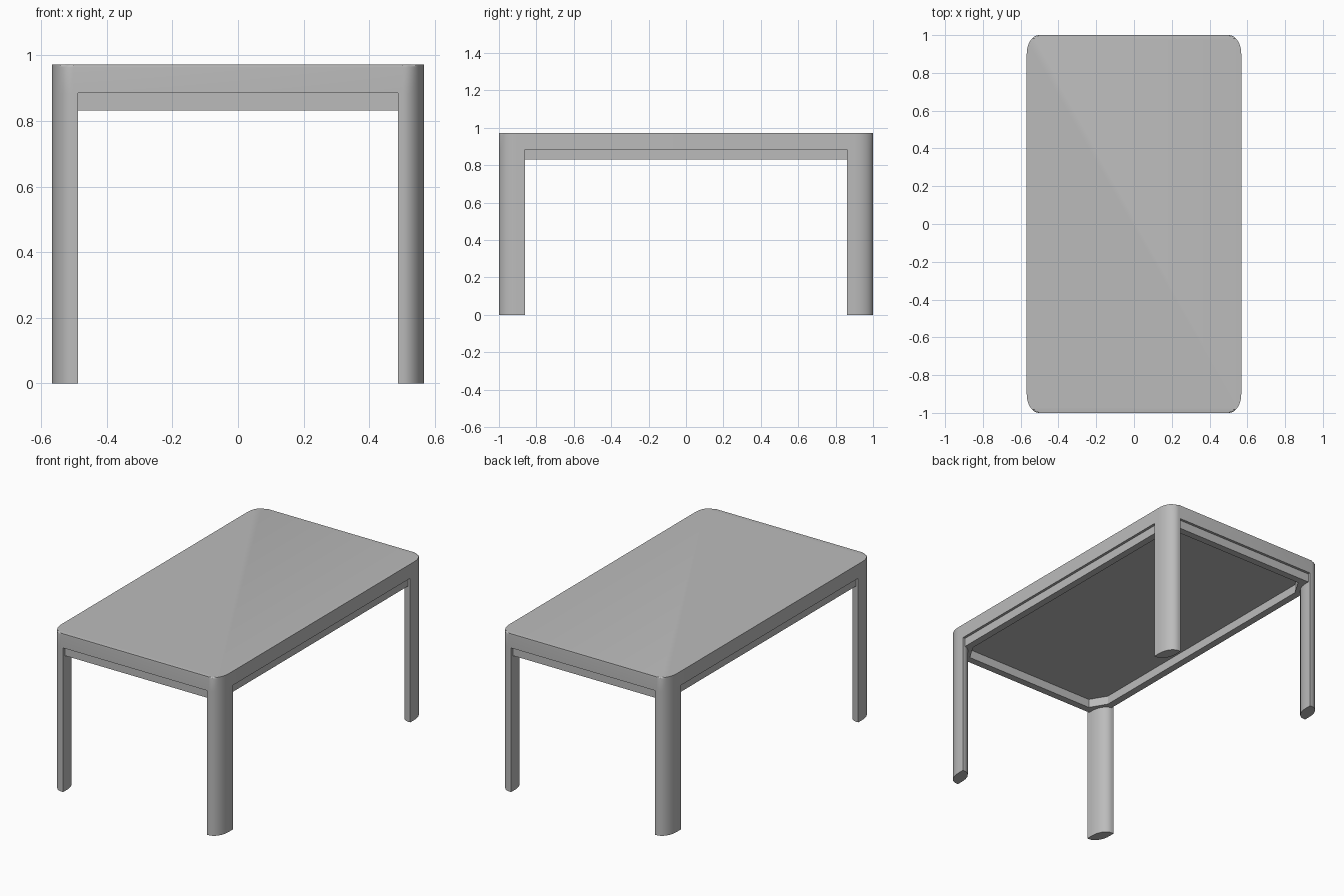
import bpy, bmesh, math

if "Cube" in bpy.data.objects:
    bpy.data.objects.remove(bpy.data.objects["Cube"])

HX, HY = 0.568, 1.0           # half sizes of the table
RX, RY = 0.066, 0.10          # elliptical corner radii
Z_TOP, Z_SLAB, Z_APRON = 0.972, 0.885, 0.832
LX, LY = 0.08, 0.14           # leg section

grey = bpy.data.materials.new("plain grey")
grey.diffuse_color = (0.5, 0.5, 0.5, 1)
grey.use_nodes = True
grey.node_tree.nodes["Principled BSDF"].inputs["Base Color"].default_value = grey.diffuse_color


def arc(cx, cy, a0, n=10):
    """Quarter of the corner ellipse, counter-clockwise from a0 degrees."""
    pts = []
    for i in range(n + 1):
        a = math.radians(a0 + 90 * i / n)
        pts.append((cx + RX * math.cos(a), cy + RY * math.sin(a)))
    return pts


def prism(bm, pts, z0, z1):
    """Closed upright prism from a counter-clockwise outline."""
    lo = [bm.verts.new((x, y, z0)) for x, y in pts]
    hi = [bm.verts.new((x, y, z1)) for x, y in pts]
    n = len(pts)
    for i in range(n):
        j = (i + 1) % n
        bm.faces.new((lo[i], lo[j], hi[j], hi[i]))
    bm.faces.new(lo[::-1])
    return bm.faces.new(hi)


def finish(bm, name):
    bmesh.ops.recalc_face_normals(bm, faces=bm.faces[:])
    me = bpy.data.meshes.new(name)
    bm.to_mesh(me)
    bm.free()
    me.materials.append(grey)
    ob = bpy.data.objects.new(name, me)
    bpy.context.collection.objects.link(ob)
    bpy.ops.object.select_all(action='DESELECT')
    ob.select_set(True)
    bpy.context.view_layer.objects.active = ob
    bpy.ops.object.shade_smooth_by_angle(angle=math.radians(30))
    return ob


# table top: rounded slab with a tiny softened upper edge
cx, cy = HX - RX, HY - RY
outline = arc(cx, cy, 0) + arc(-cx, cy, 90) + arc(-cx, -cy, 180) + arc(cx, -cy, 270)
bm = bmesh.new()
top = prism(bm, outline, Z_SLAB, Z_TOP)
bmesh.ops.bevel(bm, geom=list(top.edges), offset=0.008, segments=3,
                profile=0.5, affect='EDGES')
finish(bm, "table_top")

# legs: leaf-shaped section, rounded on the outer and inner corners
leaf = ([(HX - LX, HY), (HX - LX, HY - LY + RY)]
        + arc(HX - LX + RX, HY - LY + RY, 180)
        + [(HX, HY - LY)] + arc(cx, cy, 0))
for sx, nx in ((1, "right"), (-1, "left")):
    for sy, ny in ((1, "back"), (-1, "front")):
        bm = bmesh.new()
        prism(bm, [(x * sx, y * sy) for x, y in leaf], 0, Z_SLAB)
        finish(bm, f"{ny}_{nx}_leg")


# apron: inset ring under the top with cut corners
def octagon(hx, hy, dx, dy):
    return [(hx, hy - dy), (hx - dx, hy), (-hx + dx, hy), (-hx, hy - dy),
            (-hx, -hy + dy), (-hx + dx, -hy), (hx - dx, -hy), (hx, -hy + dy)]


bm = bmesh.new()
loops = []
for pts, z in ((octagon(HX - 0.016, HY - 0.016, 0.035, 0.055), Z_SLAB),
               (octagon(HX - 0.016, HY - 0.016, 0.035, 0.055), Z_APRON),
               (octagon(HX - 0.06, HY - 0.06, 0.06, 0.10), Z_APRON),
               (octagon(HX - 0.06, HY - 0.06, 0.06, 0.10), Z_SLAB)):
    loops.append([bm.verts.new((x, y, z)) for x, y in pts])
for a, b in zip(loops, loops[1:] + loops[:1]):
    for i in range(8):
        j = (i + 1) % 8
        bm.faces.new((a[i], a[j], b[j], b[i]))
finish(bm, "apron")
